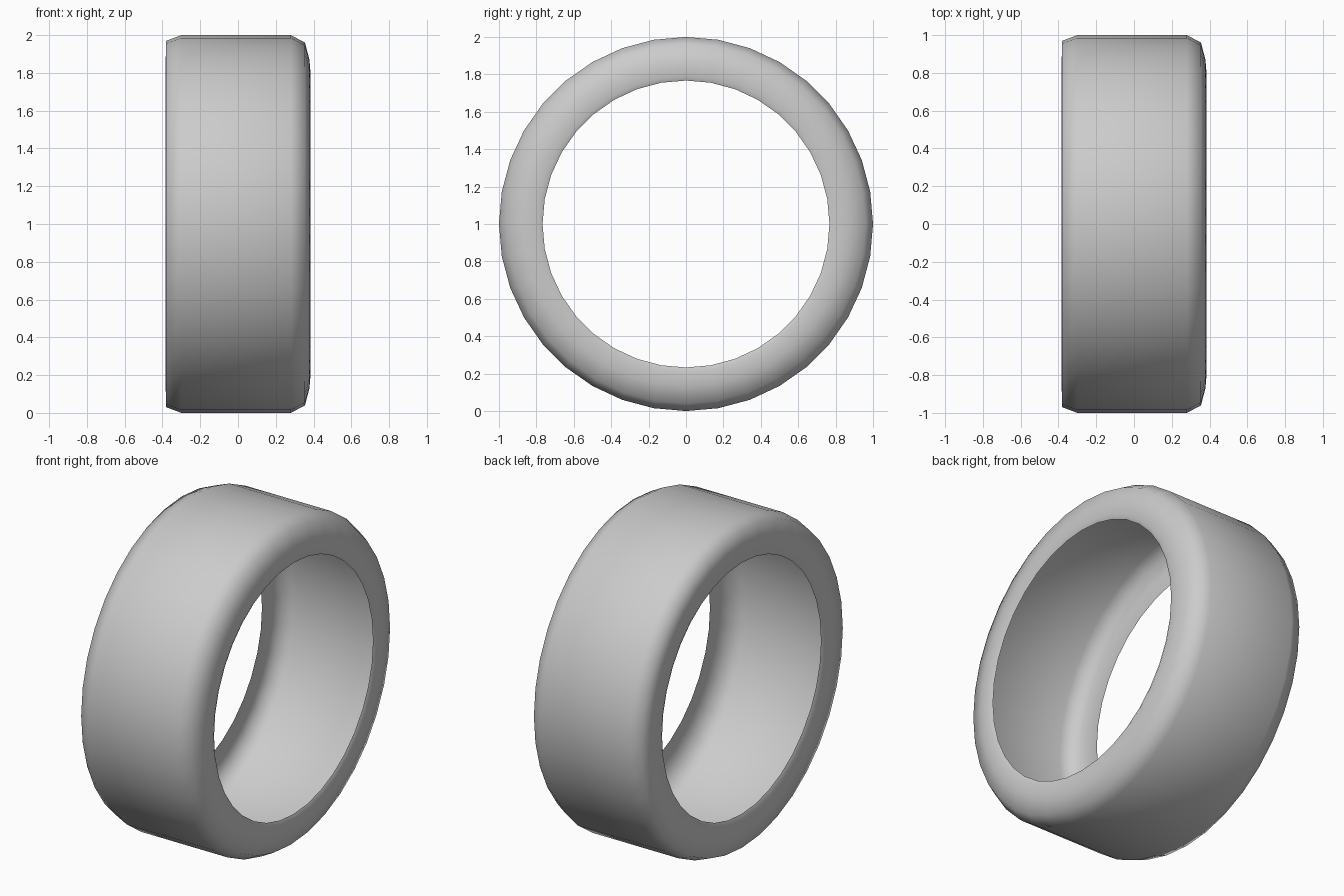
import bpy, bmesh, math

if "Cube" in bpy.data.objects:
    bpy.data.objects.remove(bpy.data.objects["Cube"])

SEGMENTS = 36

# open cross-section of the thin tyre shell: (x along the axle, radius)
profile = [
    (-0.375, 0.767), (-0.385, 0.79), (-0.383, 0.87),           # bead and sidewall
    (-0.38, 0.97), (-0.30, 1.0), (0.28, 1.0), (0.355, 0.96),   # tread and shoulders
    (0.378, 0.87), (0.385, 0.79), (0.375, 0.767),              # other sidewall and bead
]


def lathe(name, points, segments):
    """Spin an open profile round the x axis, centred at z = 1."""
    bm = bmesh.new()
    rings = []
    for i in range(segments):
        a = 2 * math.pi * i / segments
        rings.append([bm.verts.new((x, r * math.sin(a), 1 + r * math.cos(a)))
                      for x, r in points])
    for i in range(segments):
        p, q = rings[i], rings[(i + 1) % segments]
        for j in range(len(points) - 1):
            # wound so the normals point away from the hollow
            bm.faces.new((p[j], p[j + 1], q[j + 1], q[j])).smooth = True
    mesh = bpy.data.meshes.new(name)
    bm.to_mesh(mesh)
    bm.free()
    obj = bpy.data.objects.new(name, mesh)
    bpy.context.collection.objects.link(obj)
    return obj


# tyre
lathe("tyre", profile, SEGMENTS)
